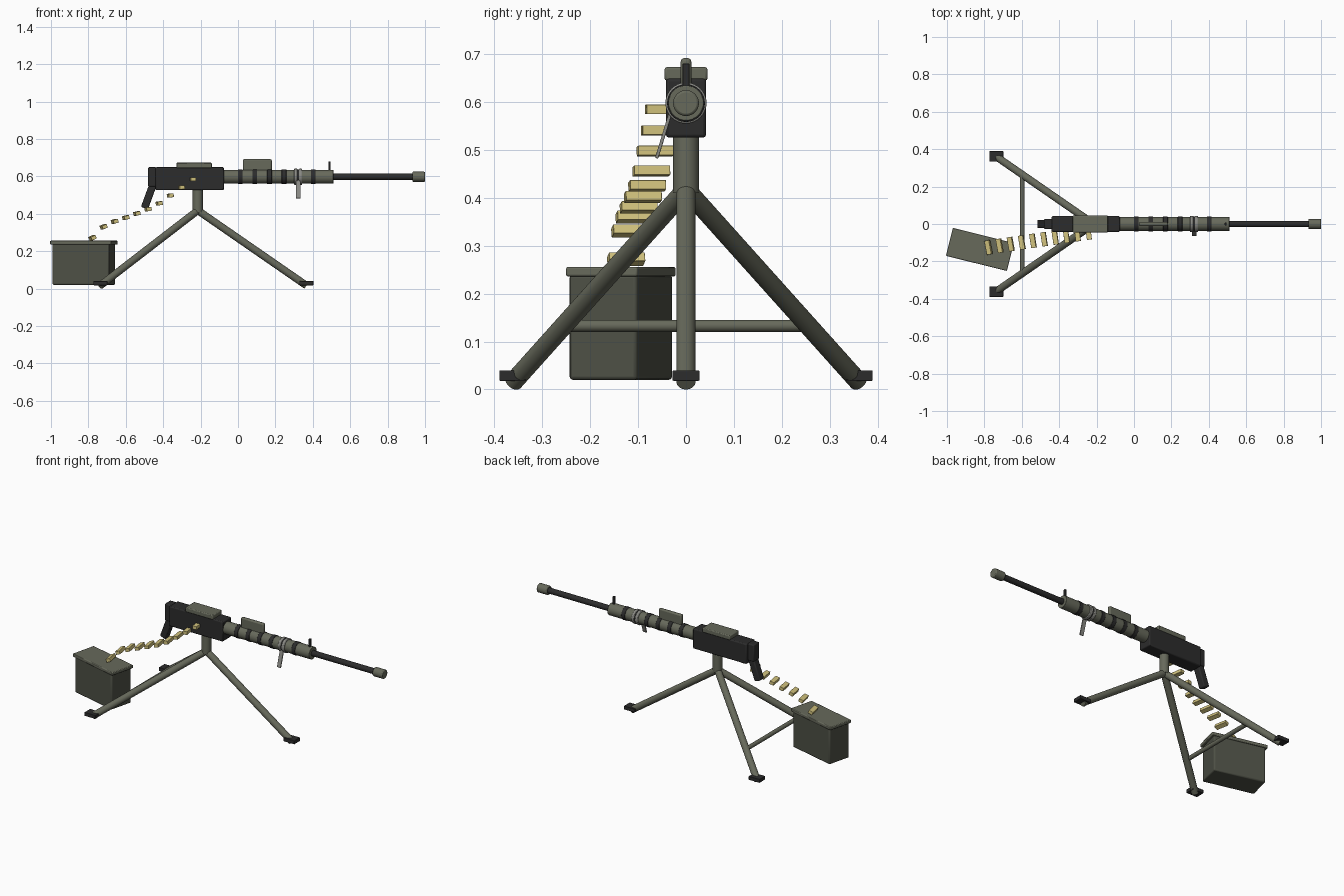
import bpy, math
from mathutils import Vector, Matrix

if "Cube" in bpy.data.objects:
    bpy.data.objects.remove(bpy.data.objects["Cube"])


def material(name, r, g, b):
    m = bpy.data.materials.new(name)
    m.diffuse_color = (r, g, b, 1)
    m.use_nodes = True
    m.node_tree.nodes["Principled BSDF"].inputs["Base Color"].default_value = m.diffuse_color
    return m


OLIVE = material("olive_paint", 0.135, 0.142, 0.105)
DRAB = material("dark_olive_paint", 0.075, 0.08, 0.06)
BLACK = material("blackened_steel", 0.025, 0.025, 0.025)
STEEL = material("bare_steel", 0.25, 0.25, 0.23)
BRASS = material("brass", 0.65, 0.55, 0.21)


def finish(ob, name, mat, bevel=0, segments=2):
    ob.name = name
    ob.data.materials.append(mat)
    if bevel:
        mod = ob.modifiers.new("bevel", "BEVEL")
        mod.width = bevel
        mod.segments = segments
        mod.limit_method = "ANGLE"
        mod.angle_limit = math.radians(40)
    bpy.ops.object.shade_smooth_by_angle(angle=math.radians(35))
    return ob


def box(name, centre, size, mat, bevel=0.004, rot=(0, 0, 0)):
    bpy.ops.mesh.primitive_cube_add(size=1)
    ob = bpy.context.object
    ob.data.transform(Matrix.Diagonal((*size, 1)))
    ob.location = centre
    ob.rotation_euler = rot
    return finish(ob, name, mat, bevel)


def rod(name, a, b, radius, mat, bevel=0):
    a, b = Vector(a), Vector(b)
    bpy.ops.mesh.primitive_cylinder_add(vertices=32, radius=radius,
                                        depth=(b - a).length, location=(a + b) / 2)
    ob = bpy.context.object
    ob.rotation_euler = (b - a).to_track_quat("Z", "Y").to_euler()
    return finish(ob, name, mat, bevel)


AXIS_Z = 0.598
PIVOT_X = -0.215


def barrel_part(name, x0, x1, radius, mat, bevel=0):
    return rod(name, (x0, 0, AXIS_Z), (x1, 0, AXIS_Z), radius, mat, bevel)


# Receiver, top cover, rear plate and slanted grip
box("receiver", (-0.258, 0, 0.5875), (0.365, 0.084, 0.123), BLACK, 0.006)
box("top_cover", (-0.235, 0, 0.659), (0.19, 0.09, 0.028), OLIVE, 0.005)
box("rear_plate", (-0.458, 0, 0.597), (0.045, 0.056, 0.104), BLACK, 0.006)
box("rear_grip", (-0.477, 0, 0.494), (0.04, 0.044, 0.135), BLACK, 0.006,
    (0, math.radians(20), 0))

# Barrel, jacket and bands
barrel_part("barrel_jacket", -0.08, 0.51, 0.037, OLIVE, 0.002)
barrel_part("barrel", 0.48, 0.95, 0.017, BLACK)
barrel_part("muzzle", 0.932, 1.0, 0.027, OLIVE, 0.005)
for i in range(6):
    x = 0.012 + i * 0.078
    barrel_part(f"jacket_band_{i + 1}", x - 0.0125, x + 0.0125, 0.0395, BLACK, 0.002)

# Barrel clamp with its lever
for i, x in enumerate((0.309, 0.334)):
    barrel_part(f"clamp_ring_{i + 1}", x - 0.009, x + 0.009, 0.043, STEEL, 0.003)
box("clamp_lever", (0.322, -0.046, 0.533), (0.026, 0.007, 0.105), STEEL, 0.002,
    (math.radians(-17), 0, 0))

# Carry handle and front sight
box("carry_handle", (0.103, 0, 0.659), (0.155, 0.022, 0.066), OLIVE, 0.007)
box("front_sight", (0.49, 0, 0.655), (0.01, 0.014, 0.051), BLACK, 0.001)

# Tripod
rod("pivot_post", (PIVOT_X, 0, 0.41), (PIVOT_X, 0, 0.54), 0.027, OLIVE)
apex = (PIVOT_X, 0, 0.418)
feet = {"front": (0.366, 0), "rear_left": (-0.736, 0.36), "rear_right": (-0.736, -0.36)}
for side, (x, y) in feet.items():
    rod(f"{side}_leg", apex, (x, y, 0.0165), 0.02, OLIVE)
    box(f"{side}_foot", (x, y * 1.005, 0.029), (0.074, 0.056, 0.022), BLACK, 0.002)
rod("rear_leg_brace", (-0.597, -0.262, 0.133), (-0.597, 0.262, 0.133), 0.0125, OLIVE)

# Ammunition box, turned slightly
turn = (0, 0, math.radians(-14))
box("ammo_box", (-0.824, -0.136, 0.13), (0.312, 0.146, 0.22), DRAB, 0.007, turn)
box("ammo_box_lid", (-0.824, -0.136, 0.246), (0.336, 0.154, 0.02), OLIVE, 0.004, turn)

# Feed belt climbing from the box to the receiver
heights = (0.272, 0.331, 0.36, 0.38, 0.402, 0.425, 0.456, 0.498, 0.541, 0.585)
for i, z in enumerate(heights):
    t = i / (len(heights) - 1)
    box(f"belt_round_{i + 1}", (-0.778 + 0.535 * t, -0.125 + 0.079 * t, z),
        (0.027, 0.076, 0.02), BRASS, 0.001,
        (0, math.radians(-24 * (1 - t)), math.radians(11 - 4 * t)))
